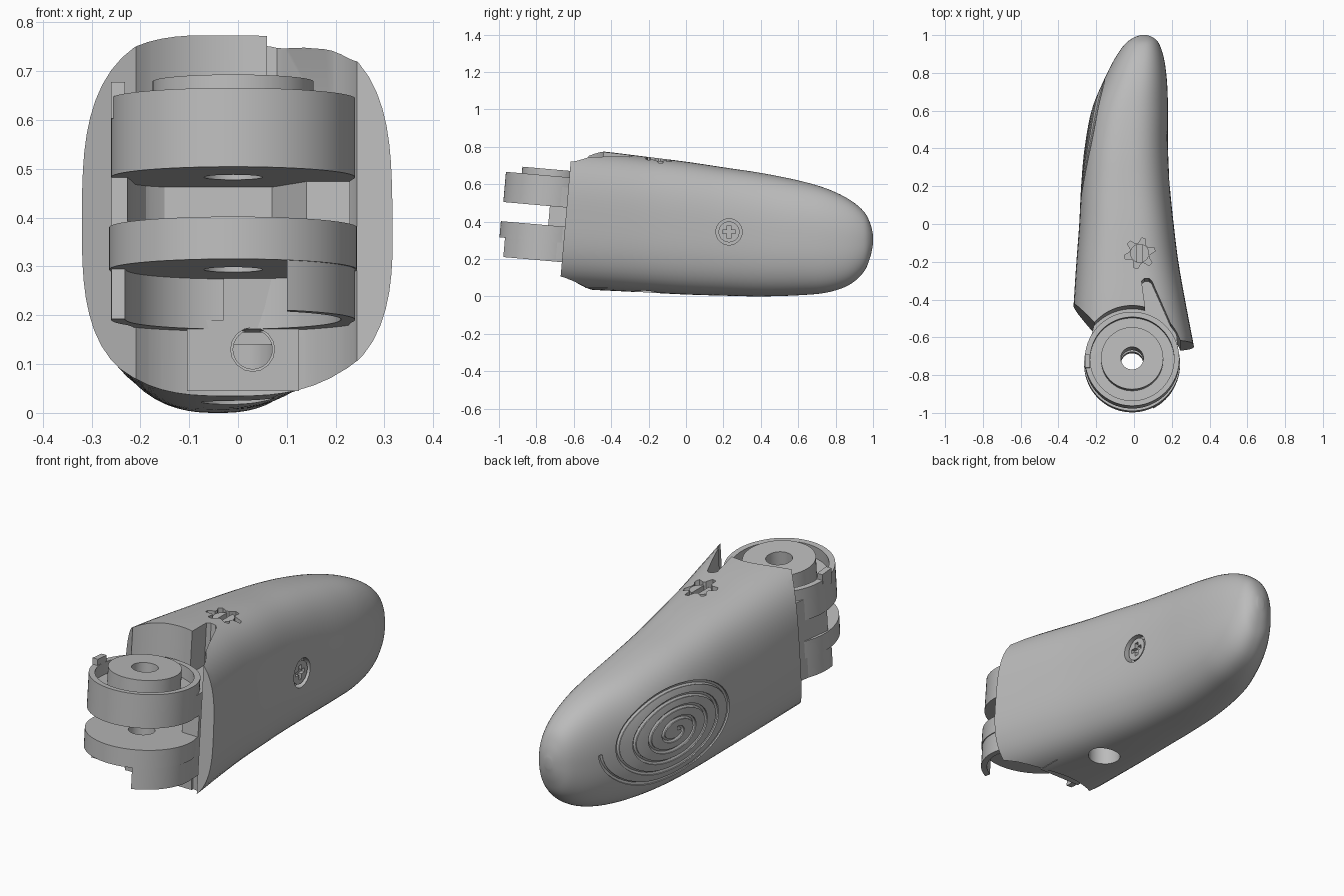
import bpy, bmesh
from math import sin, cos, pi, radians
from mathutils import Matrix, Vector

cube = bpy.data.objects.get("Cube")
if cube:
    bpy.data.objects.remove(cube, do_unlink=True)

grey = bpy.data.materials.new("plain_grey")
grey.use_nodes = True
grey.diffuse_color = (0.5, 0.5, 0.5, 1)
grey.node_tree.nodes["Principled BSDF"].inputs["Base Color"].default_value = (0.5, 0.5, 0.5, 1)

# Knuckle frame: the hinge axis leans slightly backwards
HINGE = Matrix.Translation((-0.01, -0.735, 0.4)) @ Matrix.Rotation(radians(-5), 4, 'X')


def add_object(name, bm):
    bmesh.ops.recalc_face_normals(bm, faces=bm.faces)
    me = bpy.data.meshes.new(name)
    bm.to_mesh(me)
    bm.free()
    me.materials.append(grey)
    ob = bpy.data.objects.new(name, me)
    bpy.context.collection.objects.link(ob)
    return ob


def prism(name, pts, z0, z1, matrix=HINGE):
    bm = bmesh.new()
    low = [bm.verts.new(matrix @ Vector((x, y, z0))) for x, y in pts]
    high = [bm.verts.new(matrix @ Vector((x, y, z1))) for x, y in pts]
    bm.faces.new(low[::-1])
    bm.faces.new(high)
    for i in range(len(pts)):
        j = (i + 1) % len(pts)
        bm.faces.new((low[i], low[j], high[j], high[i]))
    return add_object(name, bm)


def circle(r, n=64, x=0, y=0):
    return [(x + r * cos(2 * pi * i / n), y + r * sin(2 * pi * i / n)) for i in range(n)]


def box(x0, x1, y0, y1):
    return [(x0, y0), (x1, y0), (x1, y1), (x0, y1)]


def activate(ob):
    bpy.ops.object.select_all(action='DESELECT')
    ob.select_set(True)
    bpy.context.view_layer.objects.active = ob


def combine(ob, others, op='DIFFERENCE'):
    activate(ob)
    for other in others:
        mod = ob.modifiers.new("combine", 'BOOLEAN')
        mod.operation, mod.object, mod.solver = op, other, 'EXACT'
        bpy.ops.object.modifier_apply(modifier=mod.name)
        bpy.data.objects.remove(other, do_unlink=True)


def smooth(ob):
    activate(ob)
    bpy.ops.object.shade_smooth_by_angle(angle=radians(30))


# Fingertip shell stations: y, left x, right x, bottom z, top z
stations = [
    (-0.74, -0.335, 0.335, 0.045, 0.805), (-0.62, -0.33, 0.312, 0.04, 0.793),
    (-0.4, -0.318, 0.27, 0.03, 0.77), (-0.2, -0.305, 0.235, 0.02, 0.745),
    (0, -0.29, 0.21, 0.01, 0.72), (0.2, -0.28, 0.19, 0.004, 0.69),
    (0.4, -0.262, 0.18, 0, 0.66), (0.6, -0.225, 0.18, 0.006, 0.62),
    (0.75, -0.165, 0.175, 0.02, 0.577), (0.87, -0.105, 0.16, 0.06, 0.52),
    (0.95, -0.05, 0.135, 0.13, 0.455), (0.985, -0.005, 0.105, 0.21, 0.39),
    (1.0, 0.035, 0.07, 0.28, 0.33)]


def spline(p, q, r, s, t):
    return 0.5 * (2 * q + (r - p) * t + (2 * p - 5 * q + 4 * r - s) * t * t
                  + (3 * q - p - 3 * r + s) * t ** 3)


rings = []
last = len(stations) - 1
for i in range(last):
    near = [stations[min(max(i + k, 0), last)] for k in (-1, 0, 1, 2)]
    rings += [tuple(spline(*col, t / 5) for col in zip(*near)) for t in range(5)]
rings.append(stations[-1])


def section(ring):
    y, xl, xr, zb, zt = ring
    power = 3.1 - 0.8 * max(0, (y + 0.6) / 1.6)
    return (xl + xr) / 2, (xr - xl) / 2, (zb + zt) / 2, (zt - zb) / 2, power


def left_surface(y, z):
    for a, b in zip(rings, rings[1:]):
        if a[0] <= y <= b[0]:
            t = (y - a[0]) / (b[0] - a[0])
            cx, w, cz, h, p = section([u + (v - u) * t for u, v in zip(a, b)])
            return cx - w * max(0, 1 - abs((z - cz) / h) ** p) ** (1 / p)


bm = bmesh.new()
loops, N = [], 72
for ring in rings:
    cx, w, cz, h, p = section(ring)
    loop = []
    for k in range(N):
        c, s = cos(2 * pi * k / N), sin(2 * pi * k / N)
        size = (abs(c) ** p + abs(s) ** p) ** (-1 / p)
        loop.append(bm.verts.new((cx + w * c * size, ring[0], cz + h * s * size)))
    loops.append(loop)
for a, b in zip(loops, loops[1:]):
    for k in range(N):
        bm.faces.new((a[k], a[(k + 1) % N], b[(k + 1) % N], b[k]))
bm.faces.new(loops[0])
bm.faces.new(loops[-1])
shell = add_object("fingertip_shell", bm)

# Spiral grip groove on the pad side
path = bpy.data.curves.new("spiral_path", 'CURVE')
path.dimensions = '3D'
path.bevel_depth, path.bevel_resolution, path.use_fill_caps = 0.011, 1, True
line = path.splines.new('POLY')
steps, turns = 260, 5
line.points.add(steps - 1)
for i, point in enumerate(line.points):
    t = 0.06 + 0.94 * i / (steps - 1)
    a = 2 * pi * turns * t
    y, z = 0.44 + 0.4 * t * cos(a), 0.33 + 0.24 * t * sin(a)
    point.co = (left_surface(y, z), y, z, 1)
groove = bpy.data.objects.new("spiral_groove", path)
bpy.context.collection.objects.link(groove)
activate(groove)
bpy.ops.object.convert(target='MESH')
groove = bpy.context.view_layer.objects.active

# Shell cuts: front plane, slanted pad corner, hinge pocket, cable slot, tendon and screw holes
X_AXIS = Matrix.Translation((0, 0.23, 0.345)) @ Matrix.Rotation(pi / 2, 4, 'Y')
Y_AXIS = Matrix.Translation((0.03, 0, 0.13)) @ Matrix.Rotation(-pi / 2, 4, 'X')
TOP = Matrix.Translation((0.03, -0.155, 0))
star = [((0.082 if i % 4 < 2 else 0.052) * cos(pi * (i + 0.5) / 12),
         (0.082 if i % 4 < 2 else 0.052) * sin(pi * (i + 0.5) / 12)) for i in range(24)]
combine(shell, [
    groove,
    prism("front_cut", box(-0.6, 0.6, -0.6, 0.09), -0.6, 0.6),
    prism("corner_cut", [(-0.44, 0.445), (-0.11, 0.085), (-0.11, -0.3), (-0.6, -0.3), (-0.6, 0.445)], -0.6, 0.6),
    prism("pocket_cut", circle(0.27), -0.6, 0.6),
    prism("slot_cut", [(0.05, 0.40), (0.065, 0.415), (0.09, 0.415), (0.105, 0.40),
                       (0.255, 0.06), (0.08, 0.18)], 0.19, 0.6),
    prism("star_cut", star, 0.68, 0.9, TOP),
    prism("tendon_mouth_cut", circle(0.075, 48, 0, -0.22), -0.1, 0.14, Matrix()),
    prism("tendon_cut", circle(0.04, 32), -0.7, -0.2, Y_AXIS),
    prism("screw_cut", circle(0.07, 48), 0.155, 0.4, X_AXIS)])
smooth(shell)

# Screws sunk in the shell
side_screw = prism("side_screw", circle(0.056, 40), 0.12, 0.178, X_AXIS)
combine(side_screw, [prism("slot_a", box(-0.035, 0.035, -0.01, 0.01), 0.16, 0.3, X_AXIS),
                     prism("slot_b", box(-0.01, 0.01, -0.035, 0.035), 0.16, 0.3, X_AXIS)])
top_screw = prism("top_screw", circle(0.05, 40), 0.66, 0.725, TOP)
combine(top_screw, [prism("slot_c", box(-0.014, 0.014, -0.1, 0.1), 0.7, 0.9, TOP)])

# Neck joining the hinge discs to the shell, with the middle gap and hollow underside
gap = [(-0.5, -0.04), (-0.22, -0.04), (-0.2, 0.17), (-0.16, 0.23), (0.08, 0.23),
       (0.15, 0.1), (0.5, 0.09), (0.5, -0.5), (-0.5, -0.5)]
neck = prism("hinge_neck", [(-0.249, 0), (-0.2, 0.19), (-0.17, 0.3), (0.17, 0.3), (0.23, 0.19), (0.249, 0)],
             -0.21, 0.19)
combine(neck, [prism("gap_cut", gap, -0.02, 0.083),
               prism("underside_cut", circle(0.22), -0.4, -0.107),
               prism("bore_cut", circle(0.06, 40), -0.4, 0.4),
               prism("recess_cut", circle(0.222), 0.185, 0.4)])
smooth(neck)

# Upper hinge disc: rim, recess and raised boss
upper = prism("upper_hinge_disc", circle(0.25, 72), 0.083, 0.245)
combine(upper, [prism("recess_cut", circle(0.222), 0.185, 0.4)])
combine(upper, [prism("boss", circle(0.165), 0.15, 0.28)], 'UNION')
combine(upper, [prism("bore_cut", circle(0.06, 40), -0.1, 0.4)])
smooth(upper)
prism("rim_tab", box(-0.25, -0.222, -0.05, 0.02), 0.2, 0.275)

# Lower hinge disc with a skirt opened at the front
lower = prism("lower_hinge_disc", circle(0.254, 72), -0.107, -0.02)
combine(lower, [prism("bore_cut", circle(0.06, 40), -0.4, 0.4)])
smooth(lower)
skirt = prism("hinge_skirt", circle(0.25, 72), -0.21, -0.1)
combine(skirt, [prism("inner_cut", circle(0.222), -0.4, 0),
                prism("window_cut", box(-0.4, 0.11, -0.4, -0.02), -0.4, -0.107)])
smooth(skirt)

# Tendon guide block low in the pocket
block = prism("tendon_guide", box(-0.105, 0.125, -0.54, -0.42), 0.045, 0.28, Matrix())
combine(block, [prism("tendon_cut", circle(0.045, 16), -0.7, -0.2, Y_AXIS),
                prism("notch_cut", box(-0.105, -0.03, -0.6, -0.48), 0.19, 0.4, Matrix())])
smooth(block)
